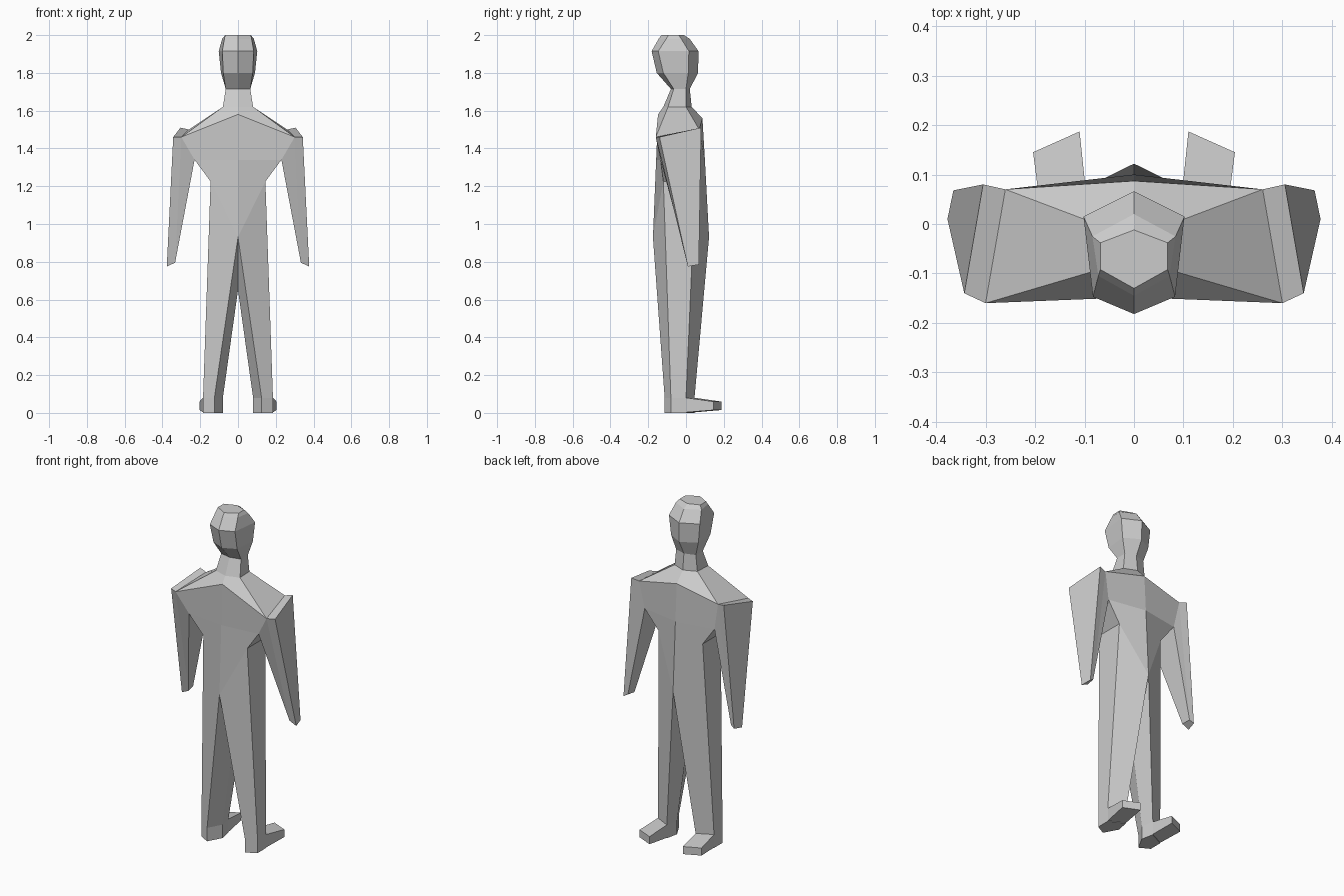
import bpy, bmesh

if "Cube" in bpy.data.objects:
    bpy.data.objects.remove(bpy.data.objects["Cube"])


def loft(name, rings, closed=True, cap=False):
    """Skin a right-hand part through its rings, then mirror it across x."""
    bm = bmesh.new()
    rows = [[bm.verts.new(p) for p in ring] for ring in rings]
    n = len(rows[0])
    for a, b in zip(rows, rows[1:]):
        for i in range(n if closed else n - 1):
            j = (i + 1) % n
            bm.faces.new((a[i], a[j], b[j], b[i]))
    if cap:
        bm.faces.new(rows[-1])
    bmesh.ops.remove_doubles(bm, verts=bm.verts, dist=0.0005)
    bmesh.ops.recalc_face_normals(bm, faces=bm.faces)
    # Faces must point away from the inside of the part
    mesh = bpy.data.meshes.new(name)
    bm.to_mesh(mesh)
    bm.free()
    ob = bpy.data.objects.new(name, mesh)
    bpy.context.collection.objects.link(ob)
    mod = ob.modifiers.new("mirror", 'MIRROR')
    mod.use_clip = True
    return ob


def half_hex(z, back, side_back, side_front, front):
    """Right half of a six-sided level section."""
    return [(0, back, z), (*side_back, z), (*side_front, z), (0, front, z)]


# Shared joint points
neck = half_hex(1.62, -.12, (.08, -.095), (.075, 0), .03)
shoulder_b, shoulder_f = (.30, -.16, 1.46), (.26, .07, 1.50)
armpit_b, armpit_f = (.23, -.135, 1.34), (.23, .06, 1.34)
waist_b, waist_f = (.145, -.12, 1.225), (.145, .05, 1.225)
crotch_b, crotch_f, crotch_in = (0, -.175, .93), (0, .122, .93), (0, -.03, .65)

# Head and neck
loft("head", [
    neck,
    half_hex(1.715, -.08, (.065, -.065), (.065, 0), .02),
    half_hex(1.80, -.155, (.078, -.12), (.09, .012), .064),
    half_hex(1.915, -.182, (.083, -.147), (.102, .015), .066),
    half_hex(1.98, -.145, (.072, -.105), (.084, -.025), .02),
    half_hex(2.0, -.13, (.068, -.092), (.068, -.038), -.012),
], closed=False, cap=True)

# Torso from neck to hips
loft("torso", [
    neck,
    [(0, -.148, 1.58), shoulder_b, shoulder_f, (0, .087, 1.56)],
    [(0, -.158, 1.34), armpit_b, armpit_f, (0, .10, 1.34)],
    [crotch_b, waist_b, waist_f, crotch_f],
], closed=False)

# Arms: shoulder section tapering to the hand
outer_b, outer_f = (.343, -.14, 1.46), (.305, .08, 1.51)
hand_ib, hand_ob = (.333, .01, .795), (.377, .01, .775)
hand_of, hand_if = (.365, .068, .785), (.34, .062, .80)
loft("arms", [
    [armpit_b, shoulder_b, outer_b, outer_f, shoulder_f, armpit_f],
    [hand_ib, hand_ib, hand_ob, hand_of, hand_if, hand_if],
], cap=True)
# Shoulder tops closing the arm against the torso
loft("shoulder_tops", [[shoulder_b, shoulder_f], [outer_b, outer_f]], closed=False)

# Legs: five-sided, waist to sole
ankle = [(.125, -.113), (.185, -.08), (.185, 0), (.095, .045), (.08, -.03)]
loft("legs", [
    [crotch_b, waist_b, waist_f, crotch_f, crotch_in],
    [(x, y, .08) for x, y in ankle],
    [(x, y, 0) for x, y in ankle],
], cap=True)

# Feet: extruded from the front of the ankle
heel, toe = [(.185, 0), (.095, .045)], [(.204, .145), (.11, .187)]
loft("feet", [
    [(*p, top) for p in ends] + [(*p, low) for p in reversed(ends)]
    for ends, top, low in ((heel, .08, .003), (toe, .06, .015))
], cap=True)
